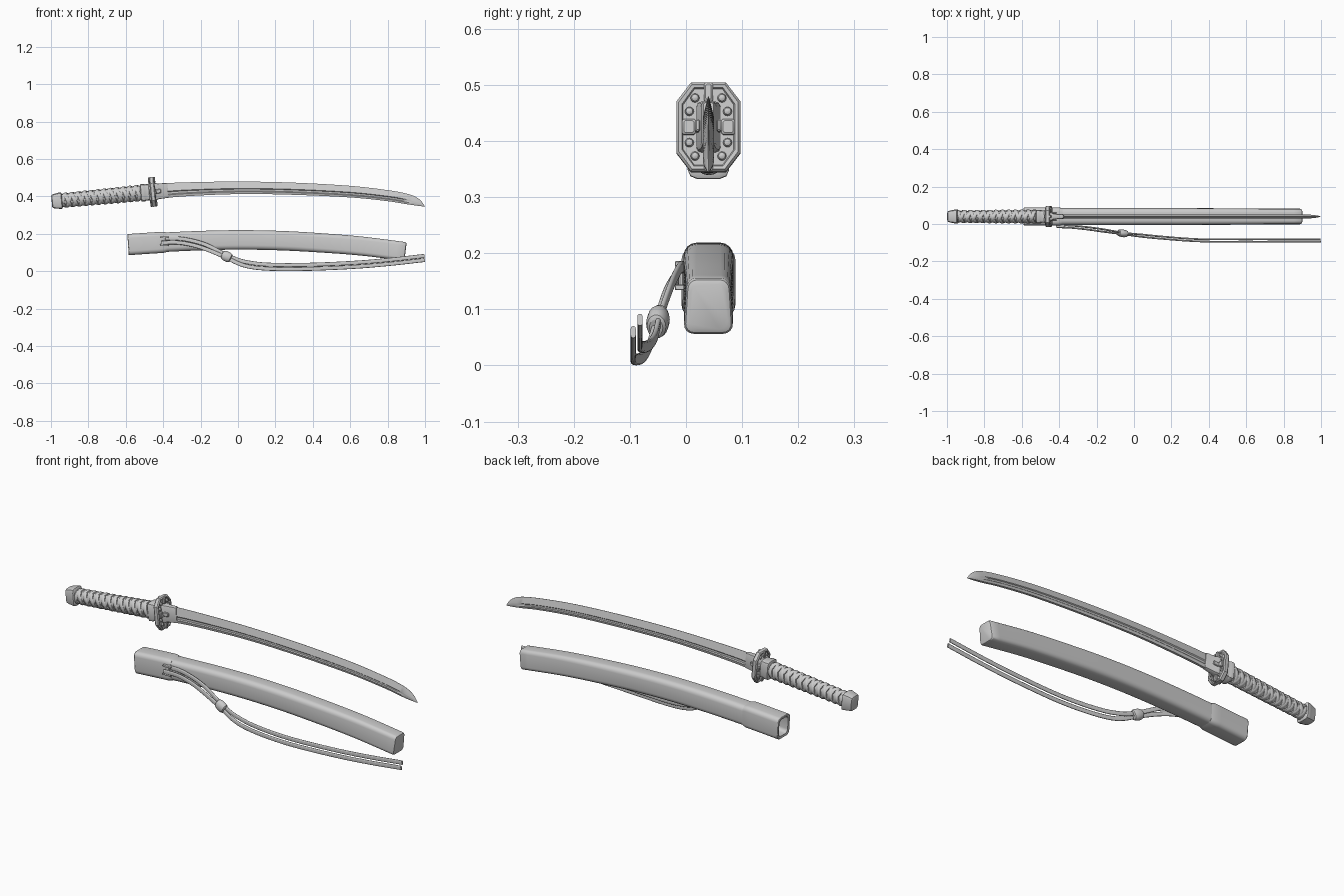
import bpy, bmesh, math
from mathutils import Vector

if "Cube" in bpy.data.objects:
    bpy.data.objects.remove(bpy.data.objects["Cube"])
Y = Vector((0, 1, 0))


def skin(name, rings, cap=True):
    """Bridge successive rings of points into one closed mesh."""
    bm = bmesh.new()
    vs = [[bm.verts.new(p) for p in r] for r in rings]
    n = len(vs[0])
    for a, b in zip(vs, vs[1:]):
        for i in range(n):
            j = (i + 1) % n
            bm.faces.new((a[i], a[j], b[j], b[i]))
    if cap:
        bm.faces.new(vs[0])
        bm.faces.new(vs[-1])
    bmesh.ops.recalc_face_normals(bm, faces=bm.faces)
    me = bpy.data.meshes.new(name)
    bm.to_mesh(me)
    bm.free()
    ob = bpy.data.objects.new(name, me)
    bpy.context.collection.objects.link(ob)
    return ob


def smooth(pts, n=8):
    """Catmull-Rom curve through points of any dimension."""
    P = [Vector(p) for p in pts]
    P = [2 * P[0] - P[1]] + P + [2 * P[-1] - P[-2]]
    out = []
    for a, b, c, d in zip(P, P[1:], P[2:], P[3:]):
        for k in range(n):
            t = k / n
            out.append(0.5 * (2 * b + (c - a) * t + (2 * a - 5 * b + 4 * c - d) * t * t
                              + (3 * b - a - 3 * c + d) * t ** 3))
    return out + [P[-2]]


def frames(path):
    """Position, sideways and upward axes along a path."""
    out = []
    for i, p in enumerate(path):
        t = (path[min(i + 1, len(path) - 1)] - path[max(i - 1, 0)]).normalized()
        u = (Y - t * Y.dot(t)).normalized()
        out.append((p, u, t.cross(u), t))
    return out


def round_rect(w, h, r, n=5, taper=0):
    pts = []
    for k, (sx, sy) in enumerate(((1, 1), (-1, 1), (-1, -1), (1, -1))):
        for i in range(n):
            a = math.pi / 2 * (k + i / (n - 1))
            y = sy * (h - r) + r * math.sin(a)
            x = sx * (w - r) + r * math.cos(a)
            pts.append((x * (1 - taper * (y / h + 1) / 2), y))
    return pts


def ellipse(a, b, n=24):
    return [(a * math.cos(2 * math.pi * i / n), b * math.sin(2 * math.pi * i / n)) for i in range(n)]


def place(f, prof, s=0.0):
    p, u, n, t = f
    return [p + u * a + n * b + t * s for a, b in prof]


# Hilt axis: s runs from the pommel to the guard
A, B = Vector((-0.998, 0.04, 0.372)), Vector((-0.456, 0.04, 0.424))
HF = frames([A, B])[0]
L = (B - A).length


def hilt(name, rows):
    return skin(name, [place(HF, prof, s) for s, prof in rows])


def hilt_box(name, s0, s1, w, h, a=0.0, b=0.0, bev=0.003):
    def sec(i):
        return [(x + a, y + b) for x, y in round_rect(w - i, h - i, bev, 2)]
    return hilt(name, [(s0, sec(bev)), (s0 + bev, sec(0)), (s1 - bev, sec(0)), (s1, sec(bev))])


# Grip core and crossing wrap
hilt("grip_core", [(0.05, ellipse(0.027, 0.032)), (L - 0.05, ellipse(0.03, 0.038))])
for d in (1, -1):
    for k in range(2):
        rings, N, turns, w = [], 200, 6, 0.024
        for i in range(N + 1):
            f = i / N
            th = d * 2 * math.pi * turns * f + k * math.pi + 0.4
            s = 0.058 + f * (L - 0.13)
            lift = 0.0015 * math.cos(2 * th)
            ring = []
            for off, r in ((-.5, -.004), (-.42, .003), (-.15, .0055), (.15, .0055), (.42, .003), (.5, -.004)):
                ra = 0.028 + 0.003 * f + r + lift * d
                rb = 0.033 + 0.005 * f + r + lift * d
                ring.append(HF[0] + HF[3] * (s + off * w) + HF[1] * (ra * math.cos(th)) + HF[2] * (rb * math.sin(th)))
            rings.append(ring)
        skin("grip_wrap", rings)

# Pommel cap with raised lip
def oct_(w, h):
    return round_rect(w, h, 0.45 * w, 3)
hilt("pommel", [(0.002, oct_(.022, .028)), (0.006, oct_(.029, .036)), (0.022, oct_(.033, .040)),
                (0.036, oct_(.035, .042)), (0.042, oct_(.037, .044)), (0.054, oct_(.037, .044)),
                (0.058, oct_(.032, .038))])

# Collar between grip and guard
hilt("grip_collar", [(L - .066, oct_(.031, .040)), (L - .062, oct_(.036, .047)), (L - .045, oct_(.036, .047)),
                     (L - .04, oct_(.033, .044)), (L - .02, oct_(.033, .044)), (L - .008, oct_(.042, .056))])

# Guard: chamfered plate with raised rim
def plate(i):
    w, h, c, e = 0.057 - i, 0.08 - i, 0.026 - 0.5 * i, 0.034 - 0.5 * i
    return [(w, h - e), (w - c, h), (c - w, h), (-w, h - e), (-w, e - h), (c - w, -h), (w - c, -h), (w, e - h)]
half = [(-.007, .012), (-.012, .010), (-.013, .004), (-.008, 0)]
hilt("guard", [(L + s, plate(i)) for s, i in half + [(-s, i) for s, i in reversed(half)]])

# Guard decoration on both faces: studs, side blocks, vertical bars
for face in (1, -1):
    c = L + face * 0.007
    for sy in (1, -1):
        for sz in (1, -1):
            for a, b in ((.024, .052), (.034, .028)):
                rows = [(c - face * .002, .008), (c + face * .003, .008), (c + face * .007, .006), (c + face * .009, .002)]
                hilt("guard_stud", [(s, [(x + sy * a, y + sz * b) for x, y in ellipse(r, r, 12)]) for s, r in rows])
        lo, hi = sorted((c - face * .003, c + face * .012))
        hilt_box("guard_side_block", lo, hi, .012, .014, sy * .035)
        hilt_box("guard_bar", lo, hi, .008, .017, 0, sy * .062)

# Blade collar
hilt("blade_collar", [(L, oct_(.022, .046)), (L + .02, oct_(.021, .045)), (L + .03, oct_(.015, .042)),
                      (L + .075, oct_(.012, .040)), (L + .082, oct_(.009, .037))])
for sy in (1, -1):
    hilt_box("collar_prong", L, L + .045, .004, .011, sy * .019, 0.0)

# Blade: (x, edge z, spine z), with a groove above the spine
rows = smooth([(-.45, .466, .382), (-.3, .474, .399), (0, .479, .412), (.3, .473, .408), (.6, .456, .394),
               (.8, .433, .374), (.9, .415, .358), (.95, .397, .351), (.98, .374, .347), (.999, .346, .344)], 5)
rings = []
for x, zt, zb in rows:
    h = zt - zb
    q = min(1, h / 0.05)
    g = min(1, max(0, (0.93 - x) / 0.06))
    side = [(.010, .45), (.010 - .004 * g, .39), (.010 - .004 * g, .25), (.010, .19), (.006, 0)]
    prof = [(.0008, 1)] + side
    prof += [(-a, b) for a, b in reversed(prof)]
    rings.append([(x, .04 + a * q, zb + b * h) for a, b in prof])
skin("blade", rings)

# Scabbard: curved body with rounded tip, hollow mouth collar
spine = smooth([(-.585, .04, .142), (-.4, .04, .154), (-.2, .04, .163), (0, .04, .167), (.2, .04, .164),
                (.4, .04, .154), (.65, .04, .135), (.888, .04, .106)], 6)
F = frames(spine)
body = []
for f in F[6:]:
    k = max(0, min(1, (f[0].x - 0.3) / 0.59))
    body.append(place(f, round_rect(.0445, .052 - .002 * k, .024 - .006 * k, 5, .14 * k)))
for s, i in ((.005, .003), (.008, .009)):
    body.append(place(F[-1], round_rect(.0445 - i, .050 - i, .016, 5, .14), s))
skin("scabbard_body", body)
outer, inner = round_rect(.048, .0565, .022), round_rect(.036, .044, .018)
mouth = [place(F[5], inner), place(F[0], inner), place(F[0], round_rect(.046, .0545, .021), -.003)]
mouth += [place(f, outer) for f in F[:6]]
mouth += [place(F[6], round_rect(.048, .0565, .022)), place(F[6], round_rect(.0445, .052, .022), .02)]
skin("scabbard_mouth", mouth)

# Cord mount on the scabbard front
def box(name, x0, x1, y0, y1, z0, z1):
    f = (Vector(((x0 + x1) / 2, (y0 + y1) / 2, (z0 + z1) / 2)), Y, Vector((0, 0, 1)), Vector((1, 0, 0)))
    w, h, d = (y1 - y0) / 2, (z1 - z0) / 2, (x1 - x0) / 2
    skin(name, [place(f, round_rect(w - i, h - i, .002, 3), s)
                for s, i in ((-d, .0015), (.002 - d, 0), (d - .002, 0), (d, .0015))])
for z in (.181, .139):
    box("cord_mount_bar", -.418, -.372, -.020, .002, z - .005, z + .005)
box("cord_mount_post", -.402, -.388, -.012, .002, .139, .181)

# Hanging cord: two flat tapes along one path
path = smooth([(-.412, -.010, .162), (-.33, -.014, .164), (-.25, -.022, .152), (-.17, -.033, .128),
               (-.06, -.050, .078), (.03, -.060, .041), (.15, -.072, .024), (.35, -.086, .022),
               (.6, -.087, .032), (.8, -.087, .048), (.998, -.087, .070)], 6)
for label, a0, b0 in (("upper", .005, .0115), ("lower", -.007, -.0105)):
    rings = []
    for f in frames(path):
        k = min(1, .55 + abs(f[0].x + .06) * 4)
        rings.append(place(f, [(a * .9 + a0 * k, b + b0 * k) for a, b in round_rect(.005, .0105, .0045, 4)]))
    skin("cord_tape_" + label, rings)

# Knot sleeve gathering the tapes
knot = frames(path)[24]
prof = [(-.028, .013, .016), (-.024, .017, .022), (-.010, .020, .027), (.010, .020, .027),
        (.022, .017, .023), (.026, .012, .016)]
skin("cord_knot", [place(knot, ellipse(a, b, 20), s) for s, a, b in prof])

# Smooth shading with crisp edges
for ob in bpy.context.collection.objects:
    ob.select_set(True)
    bpy.context.view_layer.objects.active = ob
bpy.ops.object.shade_smooth_by_angle(angle=math.radians(32))
